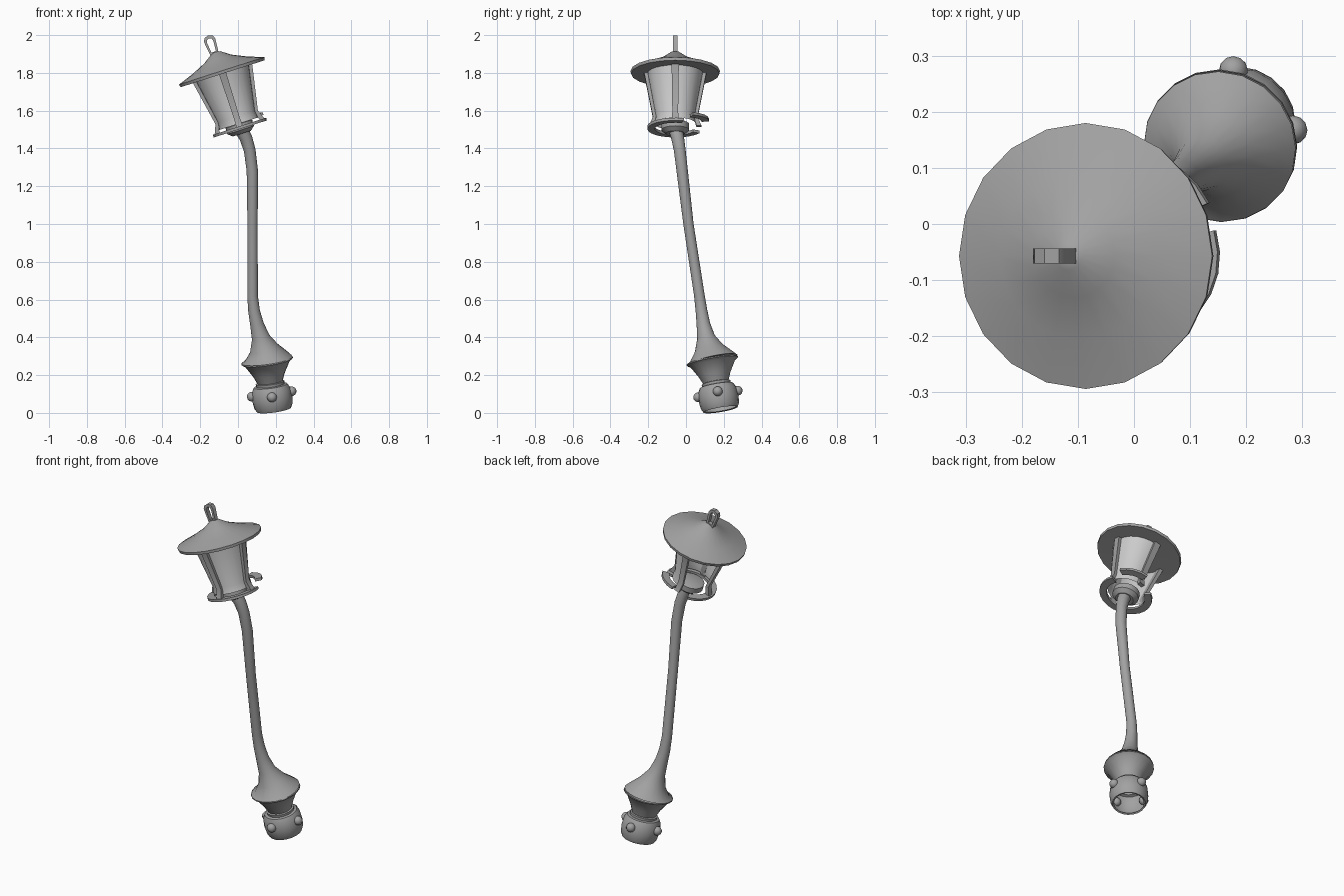
import bpy
import bmesh
from math import sin, cos, radians
from mathutils import Matrix, Vector

cube = bpy.data.objects.get("Cube")
if cube:
    bpy.data.objects.remove(cube)


def material(name, value):
    m = bpy.data.materials.new(name)
    m.use_nodes = True
    colour = (value, value, value, 1)
    m.diffuse_color = colour
    m.node_tree.nodes["Principled BSDF"].inputs["Base Color"].default_value = colour
    return m


METAL = material("grey metal", 0.36)
GLASS = material("pale glass", 0.6)
UP = Vector((0, 0, 1))


def finish(name, bm, mat, matrix=Matrix()):
    bmesh.ops.remove_doubles(bm, verts=bm.verts, dist=0.0001)
    bmesh.ops.recalc_face_normals(bm, faces=bm.faces)
    bm.transform(matrix)
    mesh = bpy.data.meshes.new(name)
    bm.to_mesh(mesh)
    bm.free()
    mesh.materials.append(mat)
    ob = bpy.data.objects.new(name, mesh)
    bpy.context.collection.objects.link(ob)
    bpy.ops.object.select_all(action="DESELECT")
    ob.select_set(True)
    bpy.context.view_layer.objects.active = ob
    bpy.ops.object.shade_smooth_by_angle(angle=radians(35))
    return ob


def skin(name, rows, mat, matrix=Matrix(), wrap_rows=False, wrap_cols=True, caps=False):
    """Join rows of points with quads."""
    bm = bmesh.new()
    grid = [[bm.verts.new(p) for p in row] for row in rows]
    n, k = len(grid), len(grid[0])
    for i in range(n if wrap_rows else n - 1):
        a, b = grid[i], grid[(i + 1) % n]
        for j in range(k if wrap_cols else k - 1):
            q = (j + 1) % k
            bm.faces.new((a[j], a[q], b[q], b[j]))
    if caps:
        bm.faces.new(grid[0])
        bm.faces.new(grid[-1])
    return finish(name, bm, mat, matrix)


def lathe(name, profile, mat, matrix, sides=20):
    rows = [[(r * cos(radians(360 * j / sides)), r * sin(radians(360 * j / sides)), h)
             for j in range(sides)] for r, h in profile]
    return skin(name, rows, mat, matrix)


def arc(name, section, start, end, mat, matrix, closed=True):
    """Turn a section through part of a circle."""
    steps = max(3, round((end - start) / 15))
    angles = [radians(start + (end - start) * i / steps) for i in range(steps + 1)]
    rows = [[(r * cos(a), r * sin(a), h) for r, h in section] for a in angles]
    return skin(name, rows, mat, matrix, wrap_cols=closed, caps=closed)


# Frames: leaning base and tilted lantern
base = Matrix.Translation((0.19, 0.183, 0.017)) @ \
    UP.rotation_difference(Vector((-0.14, -0.17, 1))).to_matrix().to_4x4()
lantern = Matrix.Translation((-0.085, -0.057, 1.807)) @ Matrix.Rotation(radians(-17.8), 4, "Y")

# Hollow foot, open underneath
lathe("foot", [(0.082, 0.004), (0.092, 0), (0.102, 0.02), (0.107, 0.06), (0.103, 0.105),
               (0.09, 0.13), (0.075, 0.133), (0.077, 0.147), (0.067, 0.15)], METAL, base)
lathe("flared_collar", [(0.067, 0.148), (0.085, 0.19), (0.12, 0.25), (0.138, 0.262),
                        (0.137, 0.268)], METAL, base)

# Rivets round the foot
for i in range(4):
    bm = bmesh.new()
    bmesh.ops.create_uvsphere(bm, u_segments=12, v_segments=8, radius=0.026)
    a = radians(90 * i)
    finish("rivet", bm, METAL, base @ Matrix.Translation((0.106 * cos(a), 0.106 * sin(a), 0.085)))

# Bent pole with flared lower end: position and radius
path = [(0.153, 0.138, 0.279, 0.137), (0.15, 0.134, 0.297, 0.116), (0.139, 0.122, 0.34, 0.078),
        (0.12, 0.106, 0.4, 0.048), (0.1, 0.092, 0.47, 0.036), (0.085, 0.082, 0.54, 0.031),
        (0.077, 0.071, 0.62, 0.028), (0.077, 0.013, 1.0, 0.027), (0.076, -0.02, 1.28, 0.03),
        (0.062, -0.033, 1.39, 0.031), (0.042, -0.044, 1.455, 0.034), (0.022, -0.053, 1.492, 0.036)]
points = [Vector(p[:3]) for p in path]
rows = []
for i, p in enumerate(points):
    tangent = points[min(i + 1, len(points) - 1)] - points[max(i - 1, 0)]
    turn = UP.rotation_difference(tangent)
    rows.append([p + turn @ Vector((path[i][3] * cos(radians(18 * j)),
                                    path[i][3] * sin(radians(18 * j)), 0)) for j in range(20)])
skin("pole", rows, METAL, caps=True)

# Lantern roof
lathe("roof", [(0, -0.008), (0.234, -0.012), (0.237, 0.004), (0.15, 0.036), (0.075, 0.07),
               (0.025, 0.105), (0, 0.112)], METAL, lantern)

# Hanging loop: flat strap
outline = [(-0.032, -0.01), (-0.043, 0.07), (-0.034, 0.088), (-0.012, 0.097),
           (0.012, 0.09), (0.02, 0.07), (0.014, -0.01)]
cx, cz = -0.011, 0.04
rows = []
for x, z in outline:
    ix, iz = cx + (x - cx) * 0.55, cz + (z - cz) * 0.7
    rows.append([(x, -0.013, z), (x, 0.013, z), (ix, 0.013, iz), (ix, -0.013, iz)])
skin("hanging_loop", rows, METAL, lantern @ Matrix.Translation((0, 0, 0.108)), wrap_rows=True)

# Four corner bars with flared feet
section = [(0.143, -0.01), (0.165, -0.01), (0.118, -0.255), (0.138, -0.304),
           (0.112, -0.304), (0.1, -0.26)]
for i in range(4):
    rows = [[(r, side * (0.006 + 0.08 * r), h) for r, h in section] for side in (-1, 1)]
    skin("lantern_bar", rows, METAL, lantern @ Matrix.Rotation(radians(90 * i), 4, "Z"), caps=True)

# Curved panes; the back right one is missing
pane = [(0.148, -0.01), (0.104, -0.25), (0.108, -0.29)]
for start in (0, 180, 270):
    arc("glass_pane", pane, start, start + 90, GLASS, lantern, closed=False)

# Broken lower ring and its bent piece
ring = [(0.108, -0.304), (0.148, -0.304), (0.148, -0.319), (0.108, -0.319)]
arc("lower_ring", ring, 120, 378, METAL, lantern)
bend = Matrix.Translation((0.005, 0.01, 0.028)) @ Matrix.Rotation(radians(4), 4, "X")
arc("broken_ring_piece", ring, 25, 88, METAL, lantern @ bend)

# Socket joining lantern and pole
lathe("lantern_socket", [(0, -0.285), (0.06, -0.285), (0.074, -0.292), (0.074, -0.325),
                         (0.05, -0.345), (0, -0.345)], METAL, lantern)
